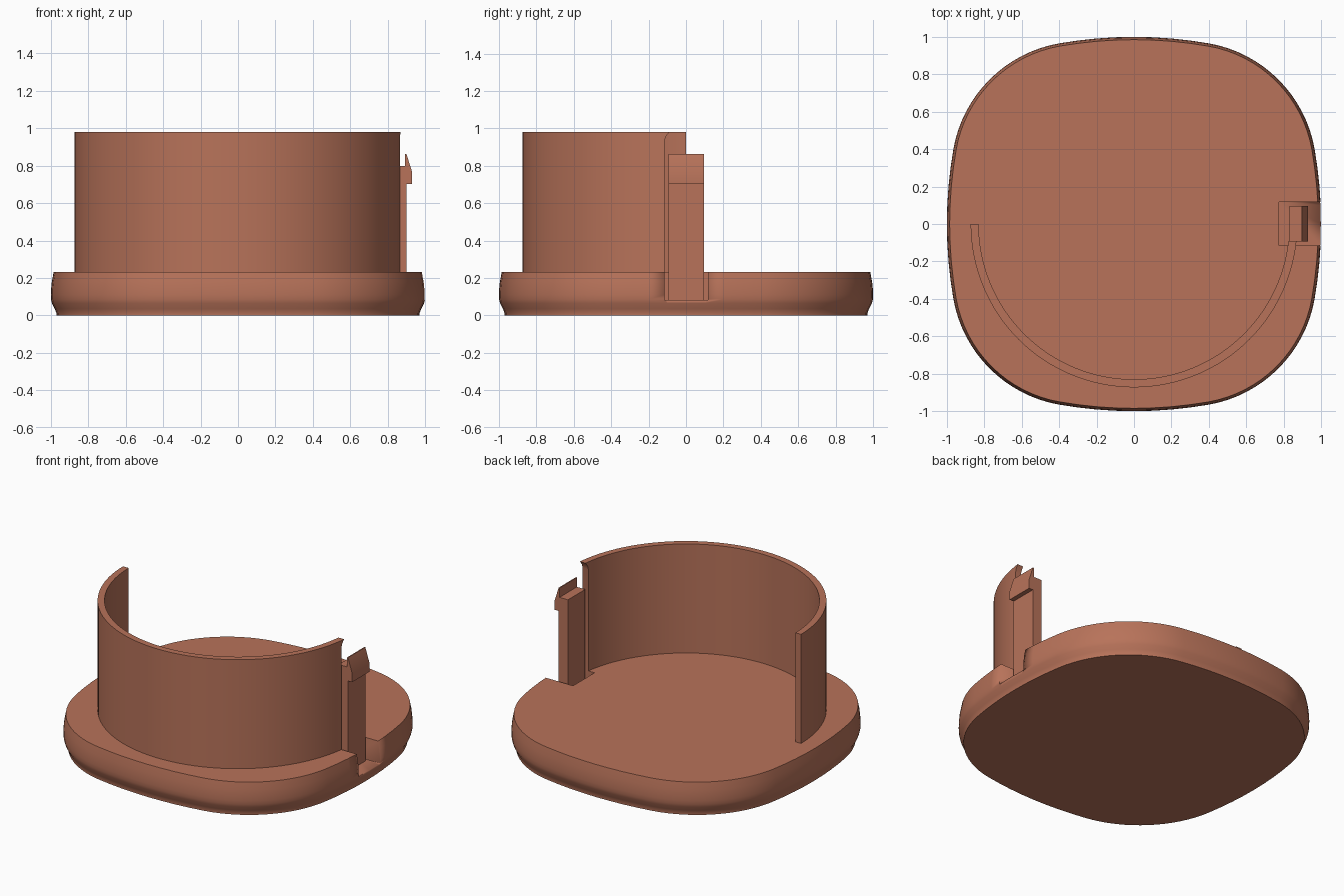
import bpy, bmesh, math
from mathutils import Vector

if "Cube" in bpy.data.objects:
    bpy.data.objects.remove(bpy.data.objects["Cube"])

clay = bpy.data.materials.new("terracotta")
clay.diffuse_color = (0.479, 0.171, 0.102, 1)
clay.use_nodes = True
clay.node_tree.nodes["Principled BSDF"].inputs["Base Color"].default_value = clay.diffuse_color


def finish(name, bm, smooth=True):
    bmesh.ops.recalc_face_normals(bm, faces=bm.faces[:])
    me = bpy.data.meshes.new(name)
    bm.to_mesh(me)
    bm.free()
    ob = bpy.data.objects.new(name, me)
    bpy.context.collection.objects.link(ob)
    me.materials.append(clay)
    if smooth:
        bpy.ops.object.select_all(action='DESELECT')
        bpy.context.view_layer.objects.active = ob
        ob.select_set(True)
        bpy.ops.object.shade_smooth_by_angle(angle=math.radians(30))
    return ob


def loft(name, loops):
    """Closed solid through a stack of equal-length loops."""
    bm = bmesh.new()
    rings = [[bm.verts.new(p) for p in loop] for loop in loops]
    n = len(rings[0])
    for a, b in zip(rings, rings[1:]):
        for i in range(n):
            j = (i + 1) % n
            bm.faces.new((a[i], a[j], b[j], b[i]))
    bm.faces.new(rings[0][::-1])
    bm.faces.new(rings[-1])
    return finish(name, bm)


def cut(ob, cutter):
    cutter.hide_render = True
    cutter.hide_viewport = True
    mod = ob.modifiers.new("cut", 'BOOLEAN')
    mod.operation = 'DIFFERENCE'
    mod.solver = 'EXACT'
    mod.object = cutter


def outline(inset, z):
    """Rounded square from four shallow side arcs and four corner arcs."""
    c, r, ang = 0.279, 0.697, math.radians(10)
    big = 0.4 / math.sin(ang)
    quarter = []
    for i in range(8):      # side arc, half on each side of the axis
        t = -ang + 2 * ang * i / 8
        quarter.append((1 - big + (big - inset) * math.cos(t), (big - inset) * math.sin(t)))
    for i in range(16):     # corner arc
        t = ang + (math.pi / 2 - 2 * ang) * i / 16
        quarter.append((c + (r - inset) * math.cos(t), c + (r - inset) * math.sin(t)))
    pts = []
    for k in range(4):
        for x, y in quarter:
            for _ in range(k):
                x, y = -y, x
            pts.append((x, y, z))
    return pts


# Base: rounded square with a bulging rim
rim = [(0.03, 0), (0.03, 0.012), (0.021, 0.035), (0.006, 0.065), (0.001, 0.085),
       (0, 0.11), (0.001, 0.14), (0.005, 0.18), (0.015, 0.232)]
base = loft("base", [outline(d, z) for d, z in rim])

# Notch in the base around the clip
notch = loft("notch_cutter", [[(0.775, -0.115, z), (1.2, -0.115, z), (1.2, 0.118, z), (0.775, 0.118, z)]
                              for z in (0.082, 0.5)])
cut(base, notch)

# Half-round wall
N = 64
arc = [math.pi + math.pi * i / N for i in range(N + 1)]
wall_loop = [(0.873 * math.cos(t), 0.873 * math.sin(t)) for t in arc] + \
            [(0.83 * math.cos(t), 0.83 * math.sin(t)) for t in reversed(arc)]
wall = loft("wall", [[(x, y, z) for x, y in wall_loop] for z in (0.2, 0.98)])

# Wall end beside the clip, flaring slightly at the top
gap = [(-0.115, 0.1), (0.2, 0.1), (0.2, 1.1), (-0.09, 1.1), (-0.09, 0.98), (-0.108, 0.955), (-0.115, 0.93)]
cut(wall, loft("wall_end_cutter", [[(x, y, z) for y, z in gap] for x in (0.6, 1.1)]))

# Snap clip with a barbed top
barb = [(0.83, 0.06), (0.9, 0.06), (0.9, 0.703), (0.931, 0.703), (0.931, 0.765),
        (0.9, 0.863), (0.893, 0.863), (0.893, 0.798), (0.83, 0.798)]
loft("clip", [[(x, y, z) for x, z in barb] for y in (-0.093, 0.095)])
